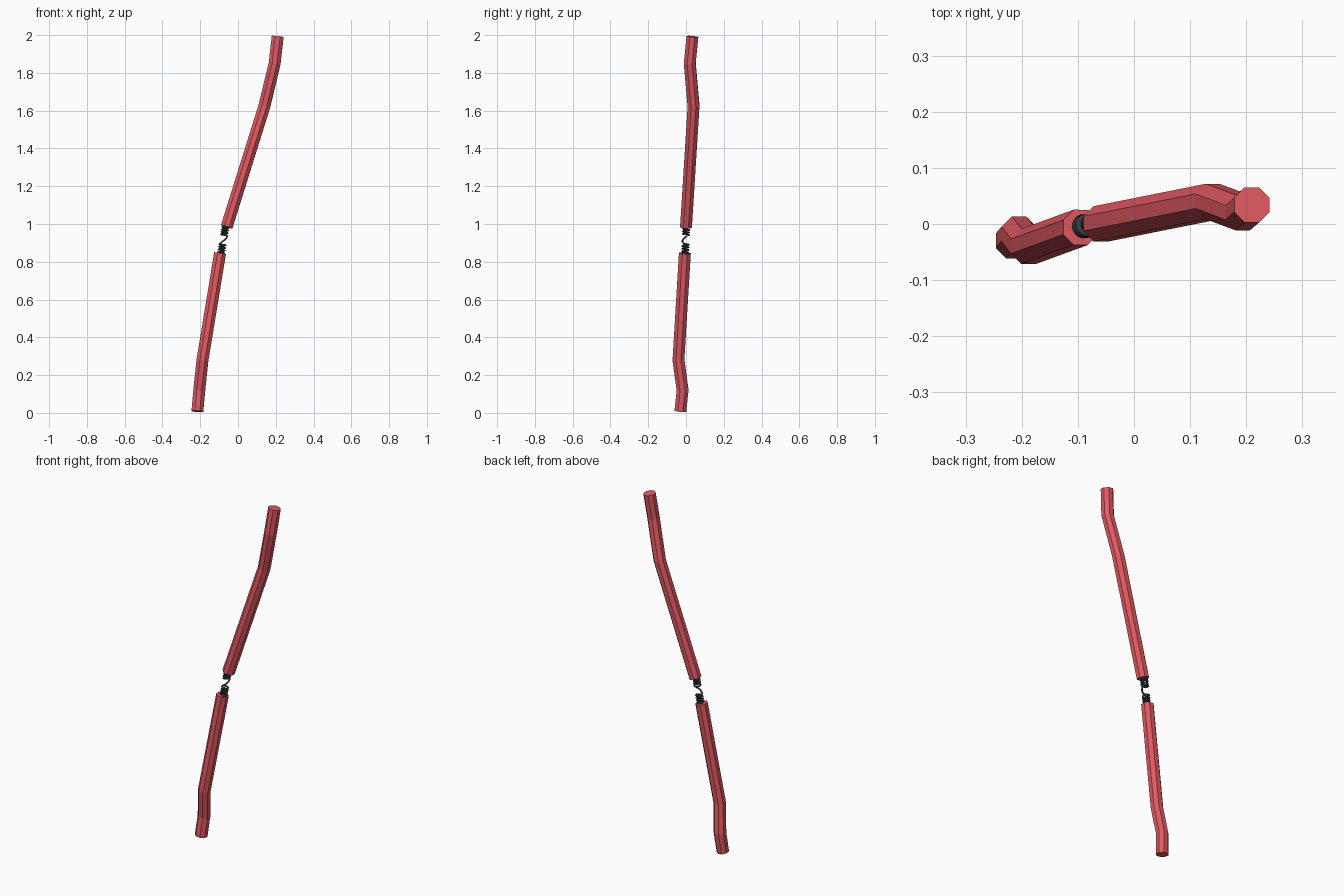
import bpy, bmesh, math
from mathutils import Vector

if "Cube" in bpy.data.objects:
    bpy.data.objects.remove(bpy.data.objects["Cube"])


def material(name, col):
    m = bpy.data.materials.new(name)
    m.diffuse_color = (*col, 1)
    m.use_nodes = True
    m.node_tree.nodes["Principled BSDF"].inputs["Base Color"].default_value = m.diffuse_color
    return m


def tube(name, pts, radius, sides, mat, smooth=False, phase=0.0):
    """Capped tube swept along a polyline with mitred joints."""
    pts = [Vector(p) for p in pts]
    bm = bmesh.new()
    rings = []
    u = None
    for i, p in enumerate(pts):
        a = (p - pts[max(i - 1, 0)]).normalized()
        b = (pts[min(i + 1, len(pts) - 1)] - p).normalized()
        t = (a + b).normalized()
        u = Vector((1, 0, 0)) if u is None else u
        u = (u - t * u.dot(t)).normalized()
        v = t.cross(u)
        rings.append([bm.verts.new(p + radius * (u * math.cos(w) + v * math.sin(w)))
                      for w in (2 * math.pi * k / sides + phase for k in range(sides))])
    for r, s in zip(rings, rings[1:]):
        for k in range(sides):
            j = (k + 1) % sides
            bm.faces.new((r[k], r[j], s[j], s[k])).smooth = smooth
    bm.faces.new(rings[0][::-1])
    bm.faces.new(rings[-1])
    me = bpy.data.meshes.new(name)
    bm.to_mesh(me)
    bm.free()
    me.materials.append(mat)
    ob = bpy.data.objects.new(name, me)
    bpy.context.collection.objects.link(ob)
    return ob


red = material("red_insulation", (0.75, 0.10, 0.12))
dark = material("dark_wire", (0.045, 0.055, 0.055))

# Two bent octagonal pieces of insulation
tube("lower_insulation", [(-0.215, -0.03, 0.008), (-0.205, -0.018, 0.12),
                          (-0.188, -0.04, 0.28), (-0.095, -0.006, 0.845)],
     0.034, 8, red, phase=math.pi / 8)
tube("upper_insulation", [(-0.06, 0.0, 0.985), (0.14, 0.04, 1.625),
                          (0.194, 0.02, 1.85), (0.21, 0.034, 1.992)],
     0.034, 8, red, phase=math.pi / 8)

# Exposed spring wire: tight turns at each end, stretched in the middle
keys = [(0.825, 0.0), (0.895, 5.0), (0.94, 5.5), (1.005, 10.5)]
start, end = Vector((-0.093, -0.005, 0.825)), Vector((-0.063, 0.002, 1.005))
path = []
for (z0, n0), (z1, n1) in zip(keys, keys[1:]):
    steps = round((n1 - n0) * 14)
    for i in range(steps):
        f = i / steps
        z, ang = z0 + (z1 - z0) * f, 2 * math.pi * (n0 + (n1 - n0) * f) - 2.6
        c = start.lerp(end, (z - 0.825) / 0.18)
        path.append((c.x + 0.017 * math.cos(ang), c.y + 0.017 * math.sin(ang), z))
tube("coiled_wire", path, 0.0048, 6, dark, smooth=True)
